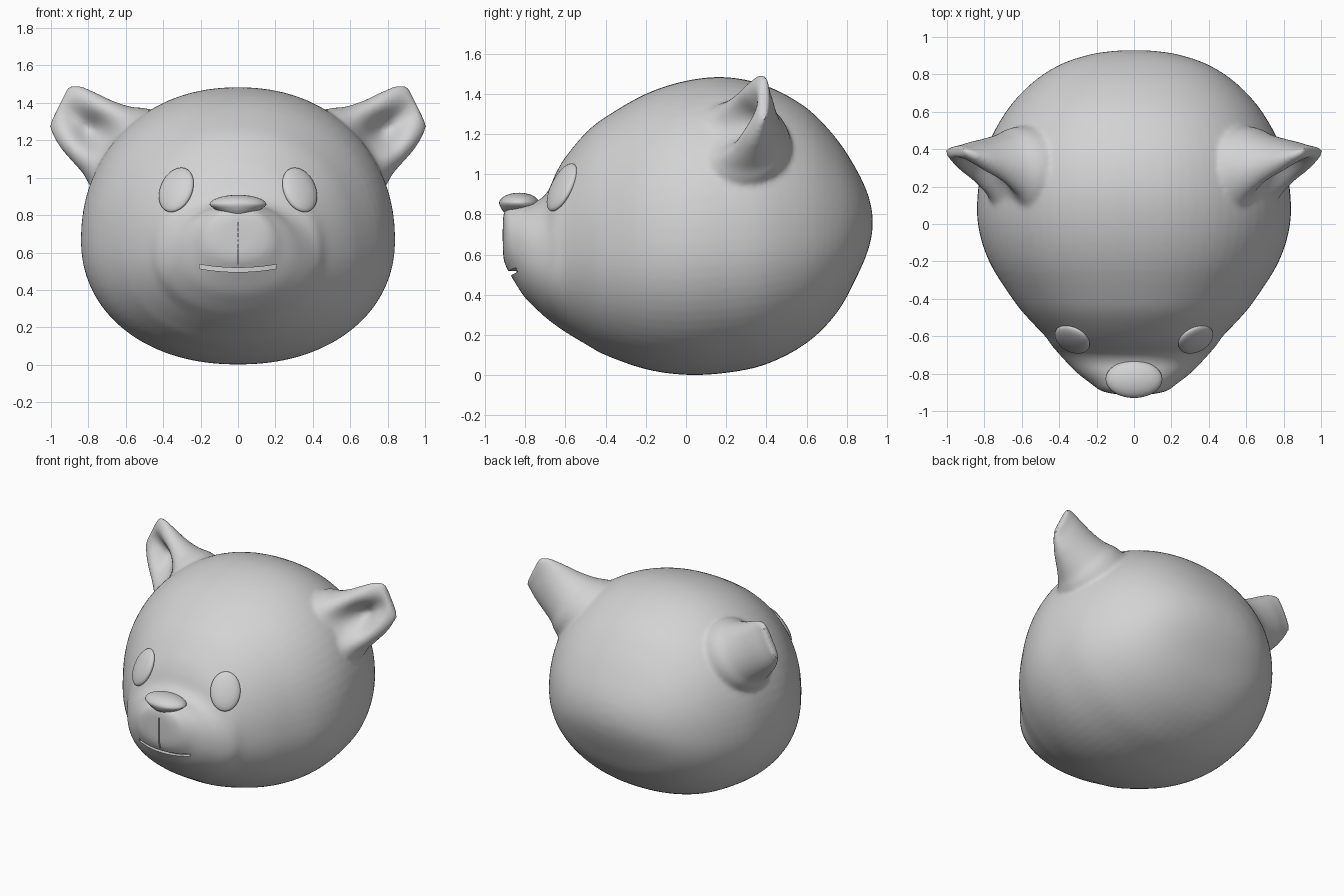
import bpy, bmesh, math
from mathutils import Vector, Matrix
from mathutils.bvhtree import BVHTree

if "Cube" in bpy.data.objects:
    bpy.data.objects.remove(bpy.data.objects["Cube"])

grey = bpy.data.materials.new("light grey")
grey.diffuse_color = (0.65, 0.65, 0.65, 1)
grey.use_nodes = True
grey.node_tree.nodes["Principled BSDF"].inputs["Base Color"].default_value = grey.diffuse_color


def make(name, bm):
    bmesh.ops.recalc_face_normals(bm, faces=bm.faces[:])
    me = bpy.data.meshes.new(name)
    bm.to_mesh(me)
    bm.free()
    me.materials.append(grey)
    ob = bpy.data.objects.new(name, me)
    bpy.context.collection.objects.link(ob)
    return ob


def select(ob):
    bpy.ops.object.select_all(action='DESELECT')
    ob.select_set(True)
    bpy.context.view_layer.objects.active = ob


def apply(ob, kind, **props):
    select(ob)
    mod = ob.modifiers.new(kind, kind)
    for k, v in props.items():
        setattr(mod, k, v)
    bpy.ops.object.modifier_apply(modifier=mod.name)


def smooth_rows(rows, steps):
    # Catmull-Rom through the stations
    out = []
    for i in range(len(rows) - 1):
        p = [rows[max(0, min(len(rows) - 1, i + k))] for k in (-1, 0, 1, 2)]
        for s in range(steps):
            t = s / steps
            out.append([0.5 * (2 * b + (c - a) * t + (2 * a - 5 * b + 4 * c - d) * t * t
                               + (3 * b - a - 3 * c + d) * t ** 3) for a, b, c, d in zip(*p)])
    return out + [list(rows[-1])]


def loft(name, rings):
    bm = bmesh.new()
    vs = [[bm.verts.new(p) for p in r] for r in rings]
    n = len(rings[0])
    for a, b in zip(vs, vs[1:]):
        for i in range(n):
            j = (i + 1) % n
            bm.faces.new((a[i], a[j], b[j], b[i]))
    bm.faces.new(vs[0])
    bm.faces.new(vs[-1])
    return make(name, bm)


# Head: stations along y as (y, half width, bottom, top)
stations = [(-.912, .02, .68, .72), (-.908, .11, .58, .80), (-.89, .18, .53, .835), (-.85, .235, .46, .85),
            (-.8, .30, .385, .86), (-.74, .36, .325, .868), (-.69, .405, .28, .91), (-.65, .44, .25, 1.0),
            (-.6, .475, .215, 1.085), (-.5, .57, .155, 1.205), (-.4, .65, .10, 1.285), (-.2, .775, .03, 1.40),
            (0, .835, .002, 1.465), (.2, .832, .012, 1.483), (.4, .79, .055, 1.44), (.6, .685, .16, 1.33),
            (.75, .55, .31, 1.175), (.85, .40, .49, 1.02), (.905, .24, .62, .90), (.926, .1, .71, .81),
            (.928, .01, .755, .765)]
rings = []
for y, w, lo, hi in smooth_rows(stations, 4):
    mid = lo + (hi - lo) * 0.45
    ring = []
    for k in range(72):
        a = math.tau * k / 72
        c, s = math.cos(a), math.sin(a)
        x = math.copysign(abs(c) ** 0.93, c) * w
        h = (hi - mid) if s > 0 else (mid - lo)
        ring.append((x, y, mid + math.copysign(abs(s) ** 0.95, s) * h))
    rings.append(ring)
head = loft("head", rings)

# Ears: flattened cones with a hollow front, as (x, y, z, half length, half thickness, hollow)
ear_rows = [(.45, .27, 1.05, .28, .27, 0), (.62, .27, 1.155, .262, .25, .02), (.70, .285, 1.20, .22, .20, .14),
            (.78, .31, 1.25, .195, .15, .20), (.86, .34, 1.31, .175, .10, .12),
            (.925, .37, 1.365, .148, .05, .035), (.957, .39, 1.385, .12, .03, 0)]
ears = []
for side in (1, -1):
    rings = []
    rows = smooth_rows(ear_rows, 5)
    for i, (x, y, z, u, v, hollow) in enumerate(rows):
        ang = math.radians(40 - 14 * i / (len(rows) - 1))
        ring = []
        for k in range(48):
            a = math.tau * k / 48
            c, s = math.cos(a), math.sin(a)
            dy = v * s
            if s < 0:
                dy += hollow * math.exp(-(c / 0.5) ** 2)
            ring.append((side * (x - math.sin(ang) * u * c), y + dy, z + math.cos(ang) * u * c))
        rings.append(ring)
    ears.append(loft("ear", rings))

# Blend the ears into the head
select(head)
for e in ears:
    e.select_set(True)
bpy.ops.object.join()
apply(head, 'REMESH', mode='VOXEL', voxel_size=0.014)
apply(head, 'SMOOTH', factor=0.5, iterations=8)

bm = bmesh.new()
bm.from_mesh(head.data)
tree = BVHTree.FromBMesh(bm)
bm.free()


def front(x, z):
    hit = tree.ray_cast(Vector((x, -3, z)), Vector((0, 1, 0)))
    return hit[0], hit[1]


# Mouth slot and the fine groove above it, cut to an even depth
def cut(path, half, depth):
    rings = []
    for x, z in path:
        y = front(x, z)[0].y + depth
        dx, dz = half
        rings.append([(x - dx, -1.1, z - dz), (x + dx, -1.1, z + dz),
                      (x + dx, y, z + dz), (x - dx, y, z - dz)])
    cutter = loft("cutter", rings)
    cutter.hide_render = True
    apply(head, 'BOOLEAN', operation='DIFFERENCE', solver='EXACT', object=cutter)
    bpy.data.objects.remove(cutter)


cut([(-.205 + .41 * i / 16, .507 + .018 * abs(i / 8 - 1) ** 2) for i in range(17)], (0, .011), .035)
cut([(0, .535 + .23 * i / 8) for i in range(9)], (.004, 0), .008)
select(head)
bpy.ops.object.shade_smooth_by_angle(angle=math.radians(40))


def ball(name, matrix, shape=None):
    bm = bmesh.new()
    bmesh.ops.create_uvsphere(bm, u_segments=40, v_segments=24, radius=1)
    if shape:
        for v in bm.verts:
            shape(v.co)
    bm.transform(matrix)
    ob = make(name, bm)
    select(ob)
    bpy.ops.object.shade_smooth()


# Eyes, lying on the face
for side, name in ((1, "left_eye"), (-1, "right_eye")):
    p, n = front(side * .33, .935)
    rot = n.to_track_quat('Z', 'Y').to_matrix().to_4x4()
    ball(name, Matrix.Translation(p) @ rot @ Matrix.Diagonal((.10, .132, .035, 1)))


# Nose: oval above, narrowing to a point below
def nose_shape(co):
    if co.z < 0:
        t = -co.z
        co.x *= 1 - 0.62 * t
        co.z *= 1.75
        co.y += 0.25 * t


ball("nose", Matrix.Translation((0, -.83, .855)) @ Matrix.Diagonal((.152, .1, .053, 1)), nose_shape)
